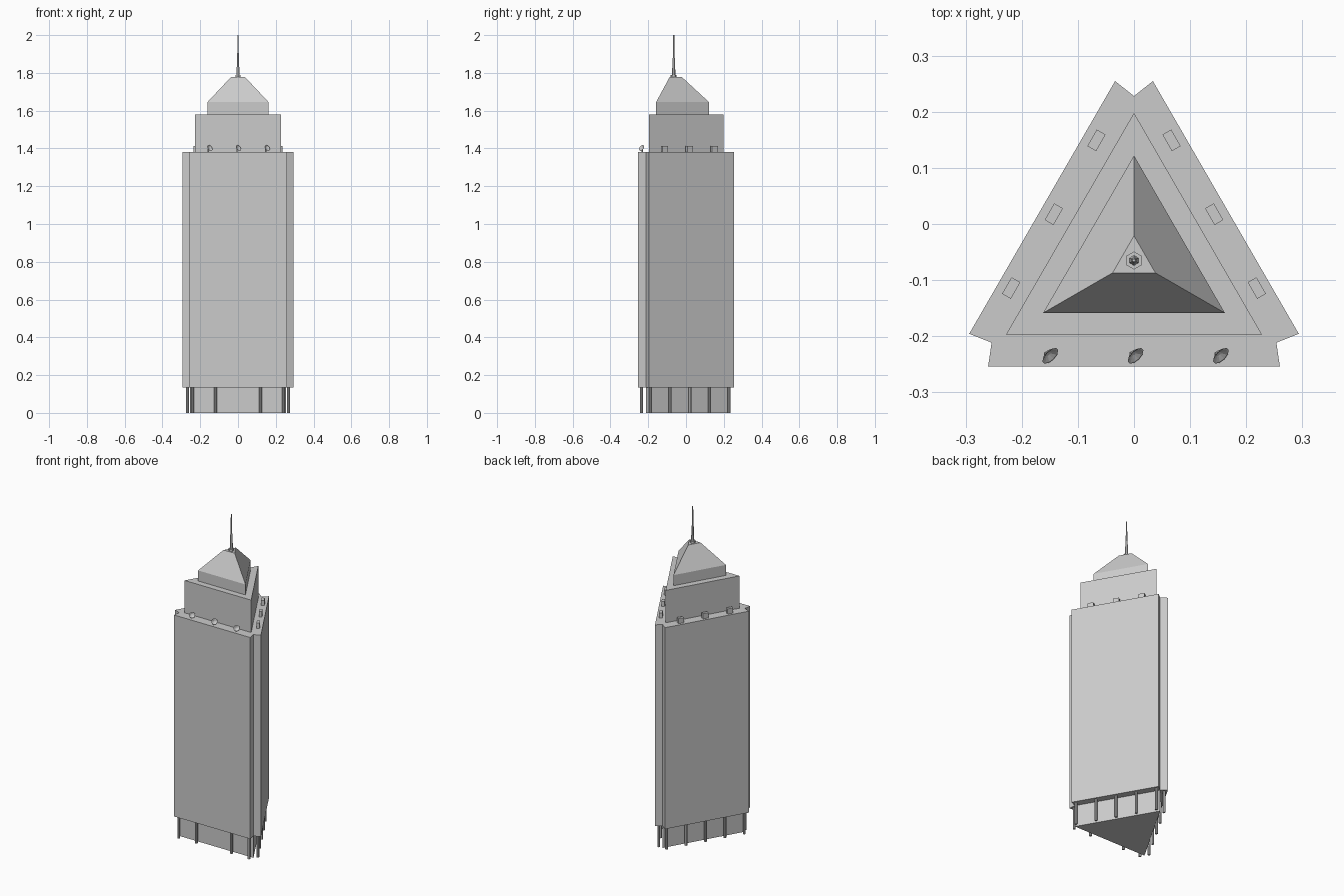
import bpy, bmesh
from math import sin, cos, pi
from mathutils import Vector

if "Cube" in bpy.data.objects:
    bpy.data.objects.remove(bpy.data.objects["Cube"])

CY = -0.065                      # y of the triangular plan's centre
Z_BASE, Z_ROOF, Z_STEP, Z_EAVE, Z_TOP = 0.135, 1.38, 1.58, 1.645, 1.777


def loft(name, sections):
    """Capped solid through (outline, z) sections with equal point counts."""
    bm = bmesh.new()
    rings = [[bm.verts.new((x, y, z)) for x, y in pts] for pts, z in sections]
    n = len(rings[0])
    for a, b in zip(rings, rings[1:]):
        for i in range(n):
            j = (i + 1) % n
            bm.faces.new((a[i], a[j], b[j], b[i]))
    bm.faces.new(rings[0][::-1])
    bm.faces.new(rings[-1])
    bmesh.ops.recalc_face_normals(bm, faces=bm.faces)
    me = bpy.data.meshes.new(name)
    bm.to_mesh(me)
    bm.free()
    ob = bpy.data.objects.new(name, me)
    bpy.context.collection.objects.link(ob)
    return ob


def ring(r, n, x=0.0, y=0.0):
    return [(x + r * cos(pi / 2 + 2 * pi * i / n),
             y + r * sin(pi / 2 + 2 * pi * i / n)) for i in range(n)]


def triangle(r):
    return ring(r, 3, 0, CY)


def on_side(k, along, out):
    """Point on facade k (0 front, 1 right, 2 left), out from plan centre."""
    a = -pi / 2 + k * 2 * pi / 3
    return (out * cos(a) - along * sin(a), CY + out * sin(a) + along * cos(a))


# recessed lobby core
loft("lobby_core", [(triangle(0.293), 0), (triangle(0.293), Z_BASE)])

# main shaft: three facade slabs with notched corners
outline = []
for k in range(3):
    outline += [on_side(k, -0.26, 0.189), on_side(k, 0.26, 0.189)]
    a = -pi / 2 + k * 2 * pi / 3 + pi / 3
    outline.append((0.293 * cos(a), CY + 0.293 * sin(a)))
loft("tower_shaft", [(outline, Z_BASE), (outline, Z_ROOF)])

# upper setback, crown and pyramid roof
loft("upper_setback", [(triangle(0.263), Z_ROOF), (triangle(0.263), Z_STEP)])
loft("crown_roof", [(triangle(0.187), Z_STEP), (triangle(0.187), Z_EAVE),
                    (triangle(0.044), Z_TOP)])

# spire
loft("spire", [(ring(r, 6, 0, CY), z) for r, z in (
    (0.016, Z_TOP), (0.016, 1.789), (0.009, 1.789),
    (0.006, 1.88), (0.005, 1.88), (0.003, 2.0))])

# ground columns: the front leaves its middle open for the entrance
for k in range(3):
    for s in (-0.24, -0.12, 0, 0.12, 0.24):
        if k == 0 and s == 0:
            continue
        c = ring(0.008, 8, *on_side(k, s, 0.17))
        loft("column", [(c, 0), (c, Z_BASE)])

# rooftop machine boxes on the two rear ledges
for k in (1, 2):
    for s in (-0.152, 0, 0.152):
        box = [on_side(k, s + u * 0.017, 0.165 + v * 0.009)
               for u, v in ((-1, -1), (1, -1), (1, 1), (-1, 1))]
        loft("roof_unit", [(box, Z_ROOF), (box, Z_ROOF + 0.032)])

# satellite dishes on the front ledge
for x in (-0.152, 0, 0.152):
    post = ring(0.004, 6, x - 0.005, -0.231)
    loft("dish_post", [(post, Z_ROOF), (post, 1.398)])
    dish = loft("dish", [(ring(0.006, 10), -0.006), (ring(0.018, 10), 0.003),
                         (ring(0.015, 10), 0.003), (ring(0.005, 10), -0.003)])
    dish.location = (x + 0.001, -0.233, 1.401)
    dish.rotation_euler = Vector((0.62, -0.62, 0.48)).to_track_quat('Z', 'Y').to_euler()
